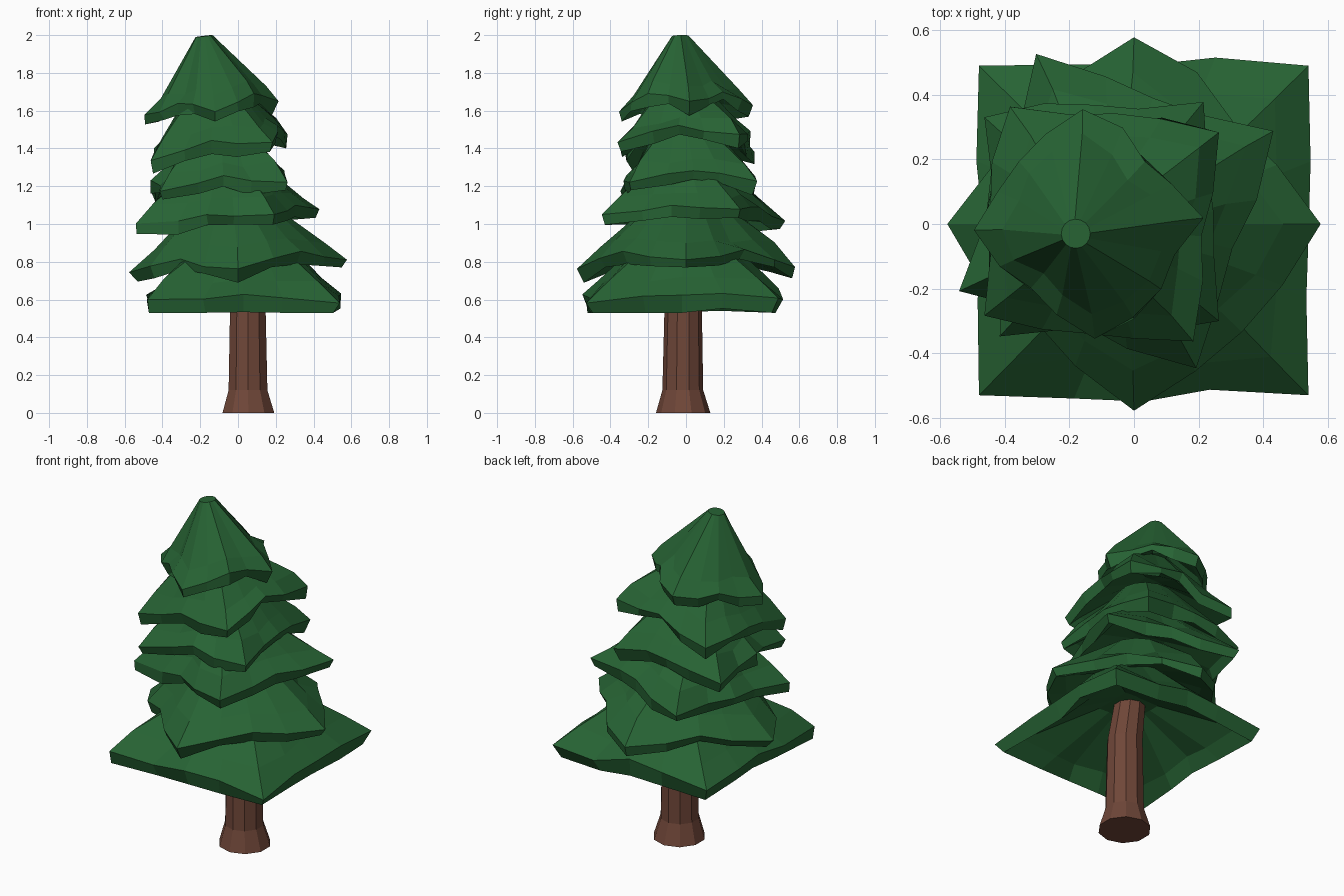
import bpy, bmesh, math, random
from mathutils import Vector

if "Cube" in bpy.data.objects:
    bpy.data.objects.remove(bpy.data.objects["Cube"])

random.seed(11)


def material(name, colour):
    m = bpy.data.materials.new(name)
    m.diffuse_color = colour
    m.use_nodes = True
    m.node_tree.nodes["Principled BSDF"].inputs["Base Color"].default_value = m.diffuse_color
    return m


GREEN = material("needles", (0.020, 0.125, 0.034, 1))
BROWN = material("bark", (0.16, 0.062, 0.04, 1))


def loft(name, rings, mat):
    """Skin a stack of equal-length point rings and cap both ends."""
    bm = bmesh.new()
    loops = [[bm.verts.new(p) for p in ring] for ring in rings]
    n = len(loops[0])
    for a, b in zip(loops, loops[1:]):
        for i in range(n):
            j = (i + 1) % n
            bm.faces.new((a[i], a[j], b[j], b[i]))
    bm.faces.new(loops[0])
    bm.faces.new(loops[-1])
    bmesh.ops.recalc_face_normals(bm, faces=bm.faces)
    me = bpy.data.meshes.new(name)
    bm.to_mesh(me)
    bm.free()
    me.materials.append(mat)
    ob = bpy.data.objects.new(name, me)
    bpy.context.collection.objects.link(ob)
    return ob


# Leaning trunk with a flared foot: x, y, z, radius
path = [(0.055, -0.015, 0, 0.144), (0.053, -0.017, 0.12, 0.108),
        (0.052, -0.015, 0.55, 0.099), (0.0, -0.01, 0.95, 0.08),
        (-0.08, -0.01, 1.3, 0.06), (-0.15, -0.02, 1.72, 0.035)]
loft("trunk", [[Vector((x + r * math.cos(math.tau * (i + 0.5) / 10),
                        y + r * math.sin(math.tau * (i + 0.5) / 10), z))
                for i in range(10)] for x, y, z, r in path], BROWN)


def tier(name, centre, axis, flat, corner, turn, rim, top, top_r, tilt, droop,
         lip=0.055, floor=0.0, bulge=0.26):
    """Rounded-square skirt: cone top, drooping folded rim, hollow underside."""
    n = 16
    # corners stay put, the points between them are ragged
    jit = [0 if i % 4 == 2 else random.uniform(-0.03, 0.025) for i in range(n)]
    jz = [random.uniform(-0.02, 0.02) for _ in range(n)]
    h = top - rim
    # radius factor, height, share of rim droop
    profile = [(None, top, 0), (0.80, rim + bulge * h, 0.35), (1.0, rim, 1),
               (0.96, rim - lip, 1), (0.82, rim - lip * 0.2, 0.6),
               (0.22, rim + 0.48 * h, 0)]
    rings = []
    for k, (f, z, share) in enumerate(profile):
        ring = []
        for i in range(n):
            t = math.tau * i / n
            edge = flat / max(abs(math.cos(t)), abs(math.sin(t)))
            r = min(edge, corner) + jit[i]
            r = top_r if f is None else r * f
            dz = 0
            if k in (1, 3, 4):
                r += random.uniform(-0.025, 0.02)
                dz = random.uniform(-0.02, 0.02)
            w = 0 if f is None else min(1, f * 1.1)
            cx = axis[0] + (centre[0] - axis[0]) * w
            cy = axis[1] + (centre[1] - axis[1]) * w
            a = t + math.radians(turn)
            dx, dy = r * math.cos(a), r * math.sin(a)
            peak = abs(math.sin(2 * t)) ** 2
            zz = z + dz + tilt[0] * dx + tilt[1] * dy
            zz += share * (jz[i] - droop * peak)
            ring.append(Vector((cx + dx, cy + dy, max(zz, floor))))
        rings.append(ring)
    loft(name, rings, GREEN)


# Skirts from the bottom up
tier("branches_1", (0.03, -0.02), (0.03, -0.01), 0.515, 0.72, 0,
     0.64, 0.92, 0.22, (0, 0), 0.04, lip=0.09, floor=0.53)
tier("branches_2", (0.0, 0.0), (-0.03, 0.0), 0.455, 0.577, 45,
     0.83, 1.10, 0.20, (0.04, 0.02), 0.05)
tier("branches_3", (-0.055, 0.04), (-0.07, 0.0), 0.39, 0.545, -18,
     1.07, 1.31, 0.19, (0.07, 0.01), 0.04)
tier("branches_4", (-0.10, 0.015), (-0.10, -0.01), 0.35, 0.48, 4,
     1.26, 1.50, 0.16, (0.08, 0.02), 0.05)
tier("branches_5", (-0.10, 0.0), (-0.13, -0.02), 0.34, 0.46, -7,
     1.46, 1.70, 0.14, (0.14, 0.02), 0.05)
tier("crown", (-0.14, 0.0), (-0.18, -0.03), 0.285, 0.355, 48,
     1.66, 1.995, 0.045, (0.12, 0.03), 0.05, bulge=0.18)
